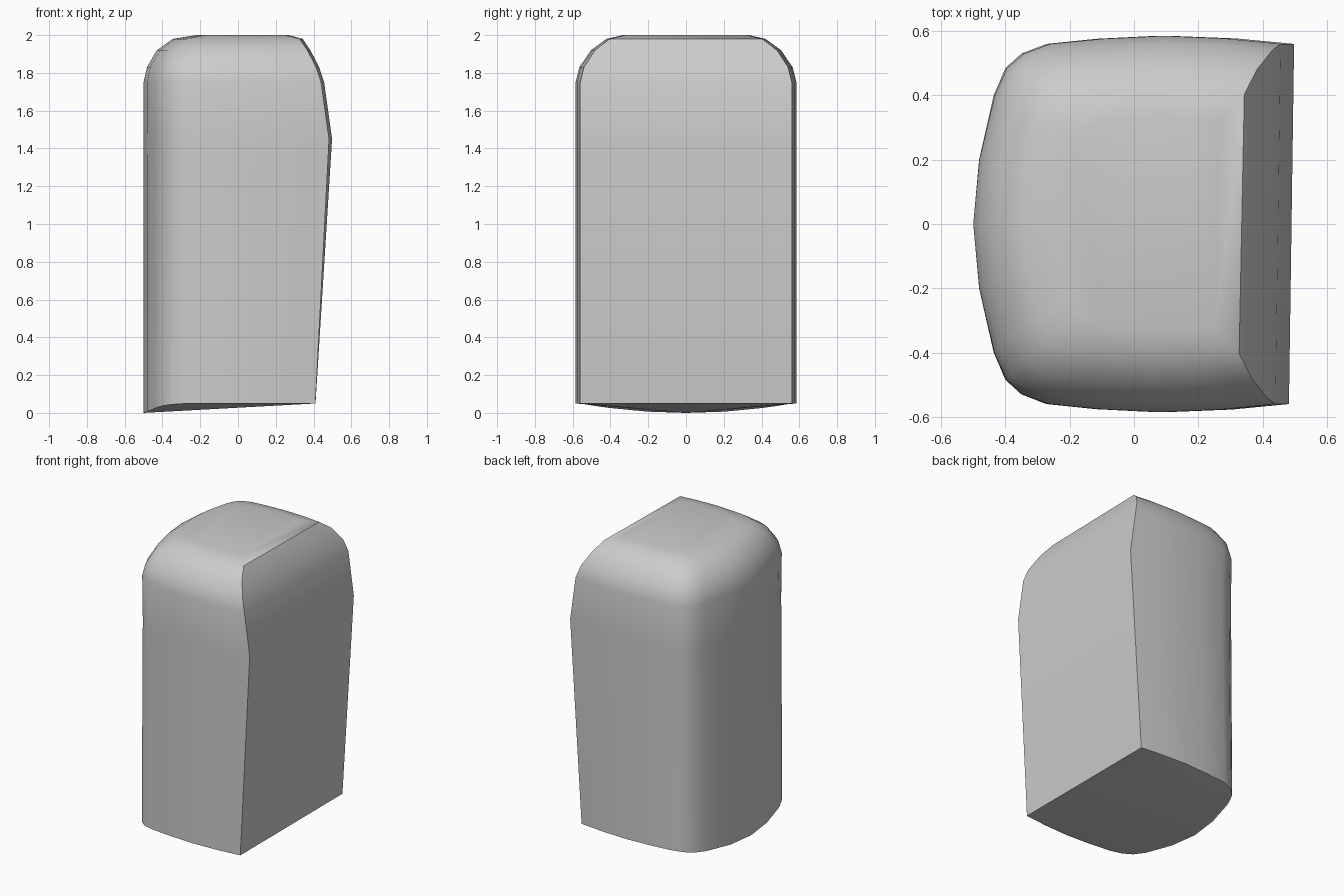
import bpy, bmesh

cube = bpy.data.objects.get("Cube")
if cube:
    bpy.data.objects.remove(cube)

mat = bpy.data.materials.new("plain grey")
mat.use_nodes = True
grey = (0.6, 0.6, 0.6, 1)
mat.diffuse_color = grey
mat.node_tree.nodes["Principled BSDF"].inputs["Base Color"].default_value = grey

# Plan outline: (fraction from rounded side to flat side, half width)
OUTLINE = [(0.02, 0.2), (0.07, 0.4), (0.11, 0.485), (0.165, 0.53), (0.25, 0.56),
           (0.42, 0.576), (0.62, 0.585), (0.82, 0.577), (1, 0.56)]

# Levels: height, rounded-side x, flat-side x, width factor
LEVELS = [(0.05, -0.5, 0.41, 1), (1.45, -0.5, 0.49, 1), (1.75, -0.5, 0.448, 1),
          (1.83, -0.482, 0.422, 0.965), (1.92, -0.43, 0.375, 0.86),
          (1.98, -0.345, 0.335, 0.72), (2, -0.22, 0.26, 0.57)]

bm = bmesh.new()


def make_ring(z, left, right, width):
    """Closed outline at one height, starting at the rounded side's middle."""
    base = z == LEVELS[0][0]
    half = [(0, 0)] + OUTLINE
    path = [(t, y) for t, y in half] + [(t, -y) for t, y in reversed(OUTLINE)]
    ring = []
    for t, y in path:
        twist = 0.008 * min(z / 1.45, 1) * t * (1 if y > 0 else -1)
        height = z * min(1, (y / 0.56) ** 2) if base else z
        ring.append(bm.verts.new((left + t * (right - left) + twist, y * width, height)))
    return ring


# Walls and rounded shoulder
rings = [make_ring(*level) for level in LEVELS]
n = len(rings[0])
for low, high in zip(rings, rings[1:]):
    for i in range(n):
        j = (i + 1) % n
        bm.faces.new((low[i], low[j], high[j], high[i]))

# Flat top, and shallow underside fanned from the lowest point
bm.faces.new(rings[-1])
for i in range(1, n - 1):
    bm.faces.new((rings[0][0], rings[0][i], rings[0][i + 1]))
bmesh.ops.recalc_face_normals(bm, faces=bm.faces[:])

mesh = bpy.data.meshes.new("rounded_block")
bm.to_mesh(mesh)
bm.free()
mesh.materials.append(mat)
block = bpy.data.objects.new("rounded_block", mesh)
bpy.context.collection.objects.link(block)

bpy.ops.object.select_all(action="DESELECT")
block.select_set(True)
bpy.context.view_layer.objects.active = block
bpy.ops.object.shade_smooth_by_angle(angle=0.6)
